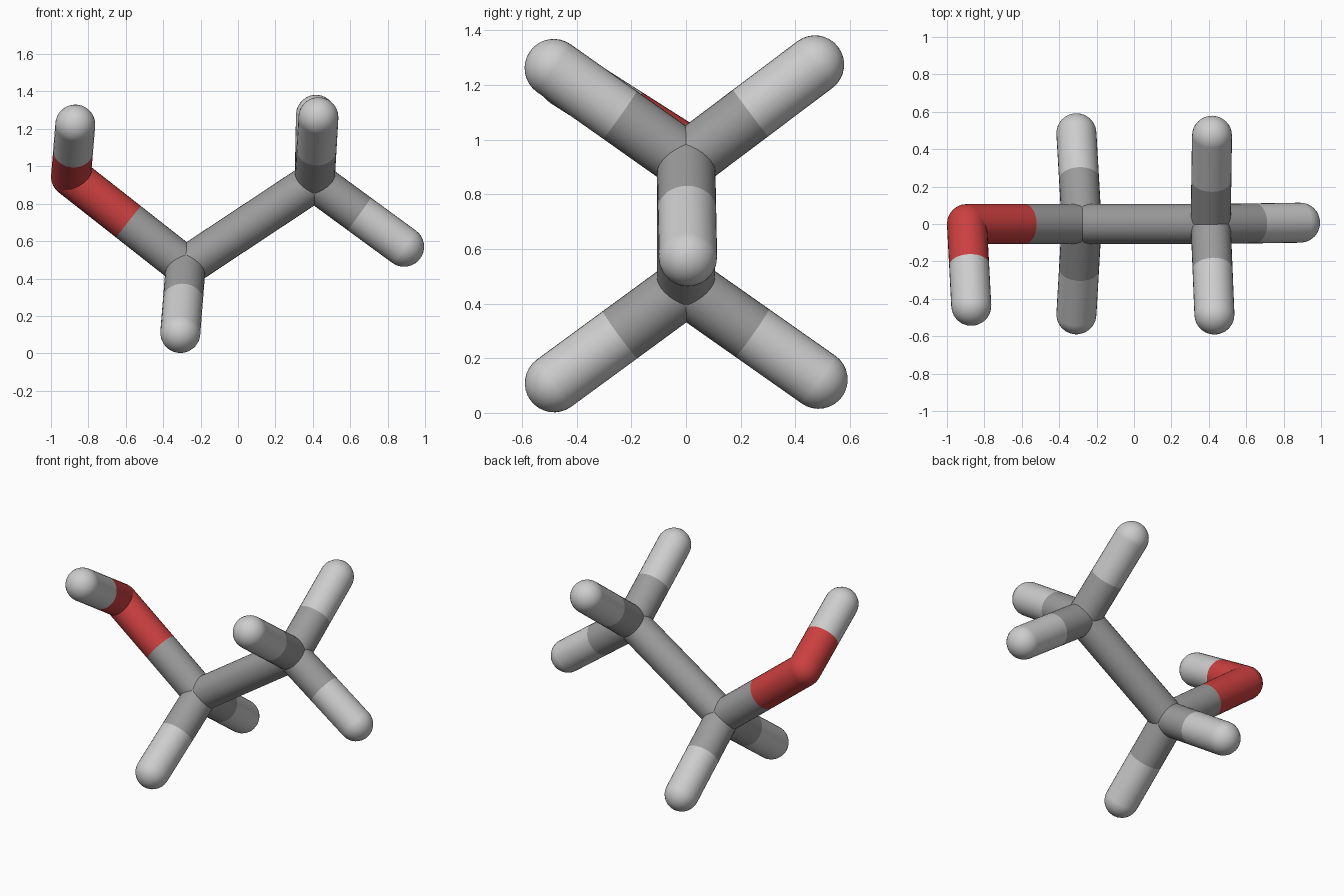
import bpy
import math
from mathutils import Vector

if "Cube" in bpy.data.objects:
    bpy.data.objects.remove(bpy.data.objects["Cube"], do_unlink=True)

RADIUS = 0.107
SIDES = 32


def material(name, rgb):
    mat = bpy.data.materials.new(name)
    mat.use_nodes = True
    mat.diffuse_color = (*rgb, 1)
    mat.node_tree.nodes["Principled BSDF"].inputs["Base Color"].default_value = (*rgb, 1)
    return mat


grey = material("mid_grey", (0.33, 0.33, 0.33))
red = material("red", (0.6, 0.05, 0.05))
pale = material("pale_grey", (0.61, 0.61, 0.61))

# Atom centres and colours
atoms = {
    "oxygen": (Vector((-0.893, 0, 0.945)), red),
    "carbon_right": (Vector((-0.28, 0, 0.463)), grey),
    "carbon_left": (Vector((0.41, 0, 0.92)), grey),
    "hydrogen_hydroxyl": (Vector((-0.87, -0.437, 1.223)), pale),
    "hydrogen_low_front": (Vector((-0.308, -0.483, 0.109)), pale),
    "hydrogen_low_back": (Vector((-0.308, 0.485, 0.122)), pale),
    "hydrogen_high_front": (Vector((0.43, -0.484, 1.262)), pale),
    "hydrogen_high_back": (Vector((0.417, 0.472, 1.275)), pale),
    "hydrogen_side": (Vector((0.888, 0.007, 0.57)), pale),
}

bonds = [
    ("oxygen", "carbon_right"),
    ("carbon_right", "carbon_left"),
    ("oxygen", "hydrogen_hydroxyl"),
    ("carbon_right", "hydrogen_low_front"),
    ("carbon_right", "hydrogen_low_back"),
    ("carbon_left", "hydrogen_high_front"),
    ("carbon_left", "hydrogen_high_back"),
    ("carbon_left", "hydrogen_side"),
]


def finish(name, mat):
    obj = bpy.context.object
    obj.name = name
    obj.data.materials.append(mat)
    bpy.ops.object.shade_smooth_by_angle(angle=math.radians(40))


def tube(name, start, end, mat):
    axis = end - start
    bpy.ops.mesh.primitive_cylinder_add(
        vertices=SIDES, radius=RADIUS, depth=axis.length, end_fill_type="NOTHING",
        location=(start + end) / 2, rotation=axis.to_track_quat("Z", "Y").to_euler())
    finish(name, mat)


def ball(name, centre, axis, mat):
    bpy.ops.mesh.primitive_uv_sphere_add(
        segments=SIDES, ring_count=SIDES // 2, radius=RADIUS,
        location=centre, rotation=axis.to_track_quat("Z", "Y").to_euler())
    finish(name, mat)


# Each bond is two half tubes, coloured by the atom at each end
for first, second in bonds:
    a, mat_a = atoms[first]
    b, mat_b = atoms[second]
    middle = (a + b) / 2
    tube(f"{first}_to_{second}_bond", a, middle, mat_a)
    tube(f"{second}_to_{first}_bond", b, middle, mat_b)

# Rounded joints and tips, lined up with their bonds
for name, (centre, mat) in atoms.items():
    pair = next(p for p in bonds if name in p)
    axis = atoms[pair[1]][0] - atoms[pair[0]][0]
    ball(f"{name}_ball", centre, axis, mat)
